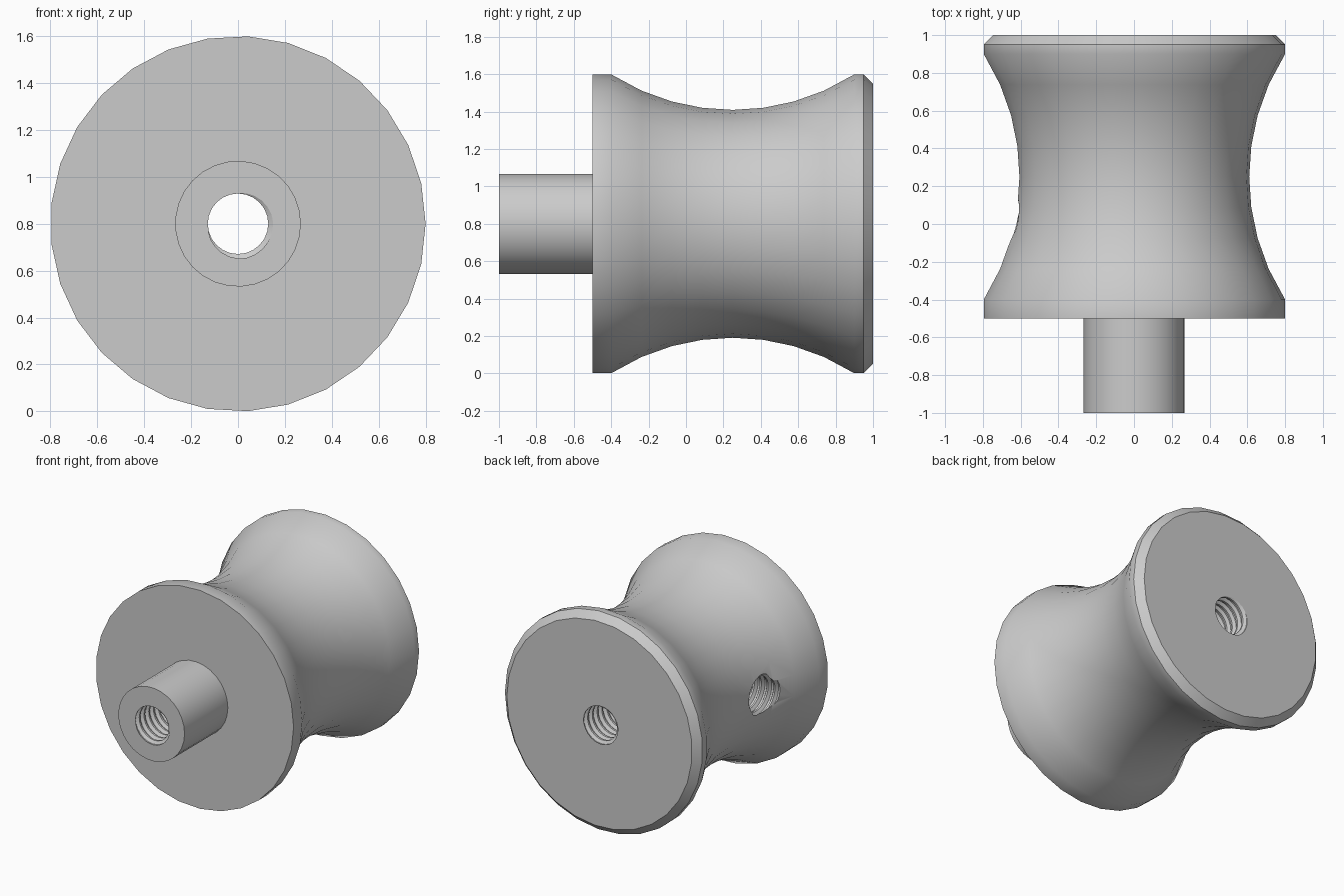
import bpy, bmesh, math
from mathutils import Matrix, Vector

cube = bpy.data.objects.get("Cube")
if cube:
    bpy.data.objects.remove(cube, do_unlink=True)

CENTRE_Z = 0.8
SIDES = 29

grey = bpy.data.materials.new("light_grey")
grey.use_nodes = True
colour = (0.6, 0.6, 0.6, 1)
grey.diffuse_color = colour
grey.node_tree.nodes["Principled BSDF"].inputs["Base Color"].default_value = colour


def finish(name, bm):
    bmesh.ops.recalc_face_normals(bm, faces=bm.faces)
    mesh = bpy.data.meshes.new(name)
    bm.to_mesh(mesh)
    bm.free()
    mesh.materials.append(grey)
    obj = bpy.data.objects.new(name, mesh)
    bpy.context.collection.objects.link(obj)
    return obj


def lathe(name, profile, sides):
    """Revolve (radius, y) points around the y axis, with flat end discs."""
    bm = bmesh.new()
    rings = []
    for r, y in profile:
        turns = [2 * math.pi * i / sides for i in range(sides)]
        rings.append([bm.verts.new((r * math.cos(t), y, CENTRE_Z + r * math.sin(t)))
                      for t in turns])
    for a, b in zip(rings, rings[1:]):
        for i in range(sides):
            j = (i + 1) % sides
            bm.faces.new((a[i], a[j], b[j], b[i]))
    bm.faces.new(rings[0])
    bm.faces.new(rings[-1])
    return finish(name, bm)


def thread_cutter(name, length, matrix, pitch=0.055, minor=0.129, major=0.15, sides=24):
    """Closed screw-shaped solid along local z, used to cut a tapped hole."""
    bm = bmesh.new()
    radii = (minor, minor, major, major)
    step = len(radii)
    count = int(length / pitch) * step
    rows = []
    for k in range(count):
        r = radii[k % step]
        row = []
        for i in range(sides):
            t = 2 * math.pi * i / sides
            z = pitch * (k / step + i / sides)
            row.append(bm.verts.new((r * math.cos(t), r * math.sin(t), z)))
        rows.append(row)
    for k in range(count - 1):
        for i in range(sides - 1):
            bm.faces.new((rows[k][i], rows[k][i + 1], rows[k + 1][i + 1], rows[k + 1][i]))
        # each turn joins the next one at the seam
        if k + step + 1 < count:
            bm.faces.new((rows[k][-1], rows[k + step][0],
                          rows[k + step + 1][0], rows[k + 1][-1]))
    border = [e for e in bm.edges if e.is_boundary]
    caps = bmesh.ops.holes_fill(bm, edges=border, sides=0)["faces"]
    bmesh.ops.poke(bm, faces=caps)
    bmesh.ops.transform(bm, matrix=matrix, verts=bm.verts)
    cutter = finish(name, bm)
    cutter.hide_render = True
    return cutter


# Knob: hollow spindle, front flange, concave waist and chamfered back rim
waist_y, waist_r, arc_r, half = 0.25, 0.61, 1.207, 0.65
profile = [(0.268, -1), (0.268, -0.5), (0.8, -0.5)]
for i in range(9):
    d = -half + 2 * half * i / 8
    profile.append((waist_r + arc_r - math.sqrt(arc_r ** 2 - d * d), waist_y + d))
profile += [(0.8, 0.95), (0.75, 1)]
knob = lathe("grooved_knob", profile, SIDES)

# Tapped holes: one right through the axis, one from the side into it
along_y = Matrix.Translation((0, -1.15, CENTRE_Z)) @ Matrix.Rotation(-math.pi / 2, 4, "X")
along_x = Matrix.Translation((-0.85, 0.02, CENTRE_Z)) @ Matrix.Rotation(math.pi / 2, 4, "Y")
cutters = [thread_cutter("axial_thread_cutter", 2.35, along_y),
           thread_cutter("side_thread_cutter", 0.8, along_x)]

bpy.ops.object.select_all(action="DESELECT")
bpy.context.view_layer.objects.active = knob
knob.select_set(True)
for cutter in cutters:
    mod = knob.modifiers.new(cutter.name, "BOOLEAN")
    mod.operation = "DIFFERENCE"
    mod.solver = "EXACT"
    mod.object = cutter
    bpy.ops.object.modifier_apply(modifier=mod.name)
for cutter in cutters:
    bpy.data.objects.remove(cutter, do_unlink=True)

bpy.ops.object.shade_smooth_by_angle(angle=math.radians(32))
